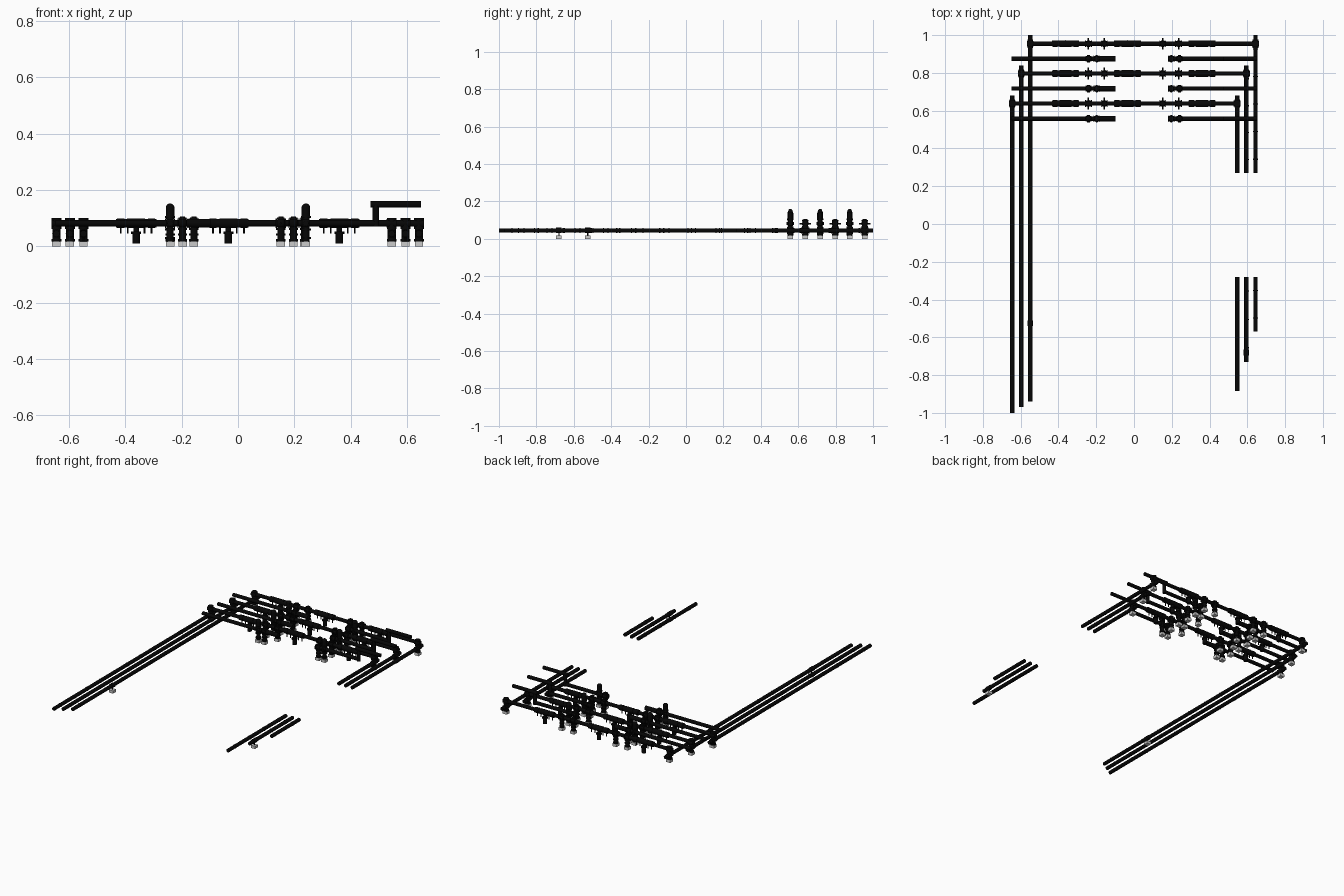
import bpy, bmesh, math
from mathutils import Matrix, Vector

if "Cube" in bpy.data.objects:
    bpy.data.objects.remove(bpy.data.objects["Cube"])

PIPE_R, LOW, MID, HIGH = 0.0115, 0.045, 0.082, 0.149


def material(name, v):
    m = bpy.data.materials.new(name)
    m.diffuse_color = (v, v, v, 1)
    m.use_nodes = True
    m.node_tree.nodes["Principled BSDF"].inputs["Base Color"].default_value = m.diffuse_color
    return m


BLACK = material('black_metal', 0.002)
PALE = material('pale_pad', 0.9)


def tube(bm, a, b, r, sides=16):
    # capped cylinder between two points
    a, b = Vector(a), Vector(b)
    d = b - a
    m = Matrix.Translation((a + b) / 2) @ d.to_track_quat('Z', 'Y').to_matrix().to_4x4()
    bmesh.ops.create_cone(bm, cap_ends=True, segments=sides, radius1=r, radius2=r,
                          depth=d.length, matrix=m)


def ball(bm, c, r):
    bmesh.ops.create_uvsphere(bm, u_segments=16, v_segments=10, radius=r,
                              matrix=Matrix.Translation(c))


def finish(bm, name, mat=BLACK):
    me = bpy.data.meshes.new(name)
    bm.to_mesh(me)
    bm.free()
    me.materials.append(mat)
    ob = bpy.data.objects.new(name, me)
    bpy.context.collection.objects.link(ob)
    bpy.ops.object.select_all(action='DESELECT')
    ob.select_set(True)
    bpy.context.view_layer.objects.active = ob
    bpy.ops.object.shade_smooth_by_angle(angle=math.radians(40))


def pad(name, x, y):
    # pale floor pad
    bm = bmesh.new()
    m = Matrix.Translation((x, y, 0.009)) @ Matrix.Diagonal((0.03, 0.03, 0.018, 1))
    bmesh.ops.create_cube(bm, size=1, matrix=m)
    finish(bm, name + '_pad', PALE)


def rings(bm, x, y, heights, r):
    # horizontal flanges stacked on a vertical post
    for z in heights:
        tube(bm, (x, y, z - 0.004), (x, y, z + 0.004), r)


def floor_pipe(name, x, y0, y1):
    bm = bmesh.new()
    tube(bm, (x, y0, LOW), (x, y1, LOW), PIPE_R)
    n = max(1, int((y1 - y0) / 0.14))
    for i in range(n):
        y = y0 + (i + 0.5) * (y1 - y0) / n
        tube(bm, (x, y - 0.003, LOW), (x, y + 0.003, LOW), 0.0125)
    finish(bm, name)


def riser(name, x, y):
    # corner joint between floor pipe and cross pipe
    bm = bmesh.new()
    tube(bm, (x, y, 0.018), (x, y, 0.098), 0.0145)
    rings(bm, x, y, (0.022, 0.066, 0.096), 0.0175)
    tube(bm, (x, y - 0.022, LOW), (x, y + 0.022, LOW), 0.015)
    tube(bm, (x - 0.018, y, MID), (x + 0.018, y, MID), 0.015)
    finish(bm, name)
    pad(name, x, y)


def valve(name, x, y, pin):
    # inline valve with side pins, top cap and post
    bm = bmesh.new()
    ball(bm, (x, y, MID), 0.018)
    for s in (-1, 1):
        tube(bm, (x + s * 0.014, y, MID), (x + s * 0.018, y, MID), 0.0175)
    tube(bm, (x, y - pin, MID), (x, y + pin, MID), 0.004, 8)
    tube(bm, (x, y, 0.016), (x, y, MID), 0.0125)
    rings(bm, x, y, (0.022, 0.042, 0.062), 0.0165)
    tube(bm, (x, y, MID), (x, y, 0.106), 0.009)
    rings(bm, x, y, (0.099,), 0.014)
    finish(bm, name)
    pad(name, x, y)


def filter_unit(name, x, y):
    # thick sleeve with flanges, hanging bowl and drain stubs
    bm = bmesh.new()
    tube(bm, (x - 0.072, y, MID), (x + 0.072, y, MID), 0.0155)
    for dx in (-0.055, 0.055):
        tube(bm, (x + dx - 0.013, y, MID), (x + dx + 0.013, y, MID), 0.0175)
    tube(bm, (x - 0.032, y, MID), (x + 0.032, y, MID), 0.0175)
    tube(bm, (x, y, 0.05), (x, y, MID), 0.010)
    tube(bm, (x, y, 0.044), (x, y, 0.052), 0.018)
    tube(bm, (x, y, 0.010), (x, y, 0.046), 0.0135)
    for dx in (-0.055, -0.03, 0.03, 0.055):
        tube(bm, (x + dx, y, 0.045), (x + dx, y, MID), 0.003, 8)
    finish(bm, name)


def tall_actuator(name, x, y):
    # vertical domed cylinder above a valve body
    bm = bmesh.new()
    ball(bm, (x, y, MID), 0.018)
    tube(bm, (x, y, 0.016), (x, y, 0.1), 0.0125)
    tube(bm, (x, y, 0.1), (x, y, 0.138), 0.0155)
    ball(bm, (x, y, 0.137), 0.0155)
    rings(bm, x, y, (0.03, 0.06, 0.104), 0.0175)
    tube(bm, (x, y - 0.02, MID), (x, y + 0.02, MID), 0.009)
    finish(bm, name)
    pad(name, x, y)


rows = [0.638, 0.797, 0.955]
left_x = [-0.645, -0.597, -0.549]
right_x = [0.546, 0.595, 0.643]
left_start = [-1.0, -0.97, -0.94]
right_start = [-0.885, -0.73, -0.57]

for i, y in enumerate(rows):
    end = (0.68, 0.84, 1.0)[i]
    n = str(i + 1)
    # floor pipes
    floor_pipe('left_pipe_' + n, left_x[i], left_start[i], end)
    floor_pipe('right_back_pipe_' + n, right_x[i], 0.27, end)
    floor_pipe('right_front_pipe_' + n, right_x[i], right_start[i], -0.28)

    # main cross pipe and its fittings
    bm = bmesh.new()
    tube(bm, (left_x[i], y, MID), (right_x[i], y, MID), PIPE_R)
    finish(bm, 'cross_pipe_' + n)
    riser('left_riser_' + n, left_x[i], y)
    riser('right_riser_' + n, right_x[i], y)
    for k, x in enumerate((-0.241, -0.157, 0.152, 0.236)):
        valve(f'valve_{n}_{k + 1}', x, y, 0.031)
    for k, x in enumerate((-0.362, -0.034, 0.36)):
        filter_unit(f'filter_{n}_{k + 1}', x, y)

    # short branch pipes
    yb = y - 0.08
    bm = bmesh.new()
    tube(bm, (-0.648, yb, MID), (-0.1, yb, MID), PIPE_R)
    tube(bm, (-0.18, yb, MID), (-0.097, yb, MID), 0.0145)
    finish(bm, 'left_branch_' + n)
    bm = bmesh.new()
    tube(bm, (0.18, yb, MID), (0.49, yb, MID), PIPE_R)
    tube(bm, (0.49, yb, MID - PIPE_R), (0.49, yb, HIGH), PIPE_R)
    tube(bm, (0.47, yb, HIGH), (0.65, yb, HIGH), PIPE_R)
    finish(bm, 'right_branch_' + n)
    for side, s in (('left', -1), ('right', 1)):
        tall_actuator(f'{side}_actuator_{n}', s * 0.241, yb)
        valve(f'{side}_branch_valve_{n}', s * 0.197, yb, 0.02)

# floor supports under the long pipes
for name, x, y in (('left_support', -0.549, -0.525), ('right_support', 0.595, -0.68)):
    bm = bmesh.new()
    tube(bm, (x, y, 0.015), (x, y, LOW), 0.003, 8)
    tube(bm, (x, y - 0.015, LOW), (x, y + 0.015, LOW), 0.0145)
    finish(bm, name)
    pad(name, x, y)
